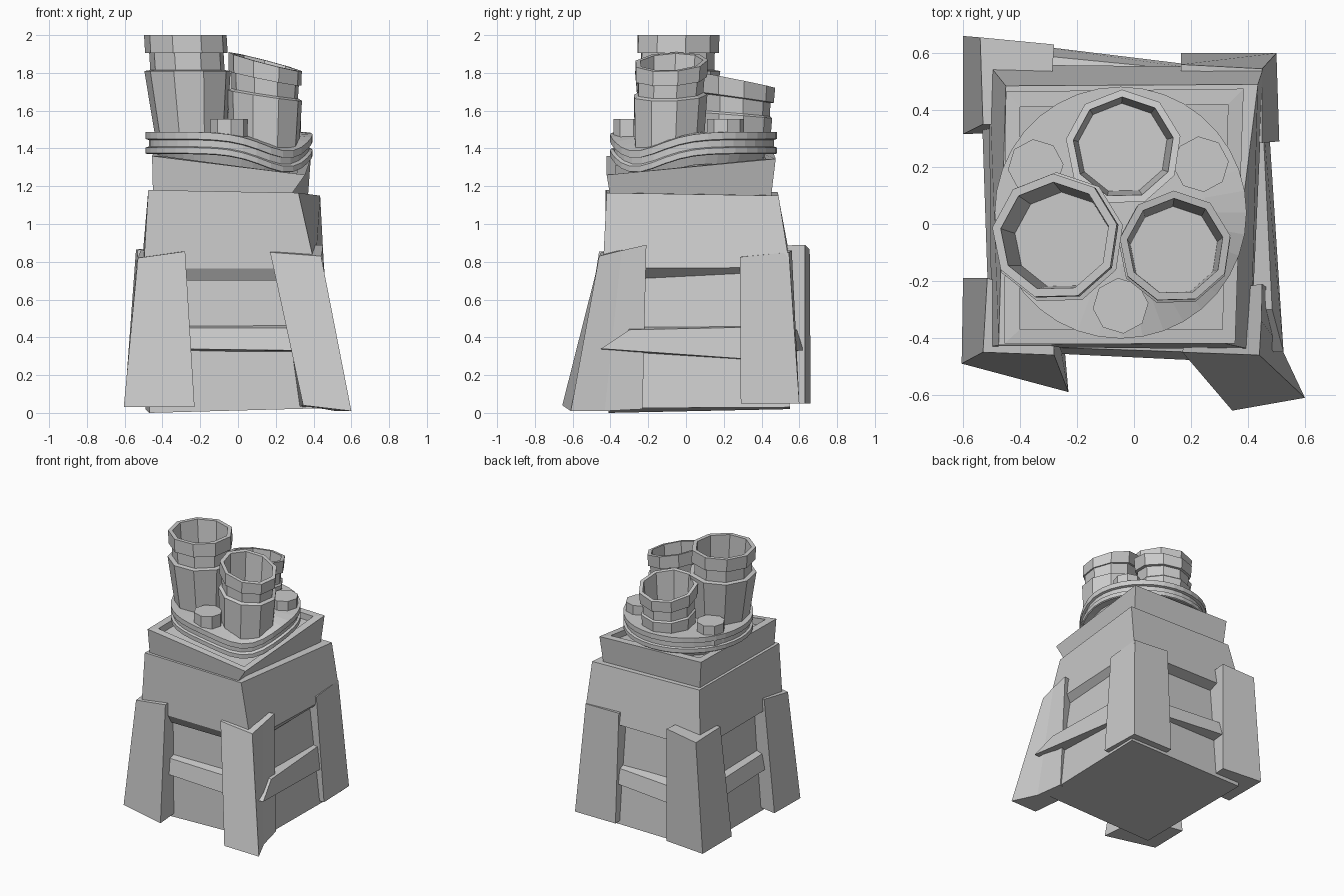
import bpy, bmesh, math

stone = bpy.data.materials.new("grey_stone")
stone.diffuse_color = (0.6, 0.6, 0.6, 1)


def loft(name, rings):
    """Skin a list of closed rings and cap both ends."""
    bm = bmesh.new()
    rows = [[bm.verts.new(p) for p in ring] for ring in rings]
    n = len(rows[0])
    for a, b in zip(rows, rows[1:]):
        for i in range(n):
            j = (i + 1) % n
            bm.faces.new((a[i], a[j], b[j], b[i]))
    bm.faces.new(rows[0][::-1])
    bm.faces.new(rows[-1])
    bmesh.ops.recalc_face_normals(bm, faces=bm.faces)
    mesh = bpy.data.meshes.new(name)
    bm.to_mesh(mesh)
    bm.free()
    mesh.materials.append(stone)
    ob = bpy.data.objects.new(name, mesh)
    bpy.context.collection.objects.link(ob)
    return ob


# Recessed core behind the panels
loft("core", [
    [(-.47, -.41, 0), (.46, -.41, .025), (.48, .55, .03), (-.49, .55, .02)],
    [(-.41, -.37, .80), (.37, -.37, .80), (.39, .465, .80), (-.43, .475, .80)]])

# Overhanging upper block with a twisted right side
loft("upper_block", [
    [(-.42, -.395, .70), (.37, -.395, .70), (.39, .465, .745), (-.43, .475, .745)],
    [(-.50, -.43, .765), (.41, -.44, .765), (.455, .55, .77), (-.51, .56, .77)],
    [(-.475, -.425, 1.18), (.32, -.42, 1.165), (.435, .49, 1.15), (-.45, .485, 1.17)]])

# Cap with a raised rim, sagging at the front right corner
loft("cap", [
    [(-.45, -.40, 1.15), (.27, -.40, 1.14), (.37, .45, 1.14), (-.43, .45, 1.15)],
    [(-.455, -.42, 1.36), (.355, -.42, 1.26), (.385, .475, 1.345), (-.45, .465, 1.37)],
    [(-.40, -.37, 1.36), (.31, -.37, 1.265), (.33, .42, 1.345), (-.40, .41, 1.37)],
    [(-.40, -.37, 1.31), (.31, -.37, 1.22), (.33, .42, 1.30), (-.40, .41, 1.32)]])

# Corner buttresses: outer corner, end along x, inner corner, end along y
buttresses = {
    "front_left_buttress": (
        [(-.605, -.49, .03), (-.23, -.59, .03), (-.26, -.25, .03), (-.60, -.19, .03)],
        [(-.53, -.45, .82), (-.28, -.46, .855), (-.29, -.25, .86), (-.515, -.19, .86)]),
    "front_right_buttress": (
        [(.60, -.61, .01), (.345, -.655, .04), (.32, -.30, .03), (.475, -.23, .02),
         (.515, -.43, .01)],
        [(.44, -.46, .83), (.17, -.45, .85), (.20, -.25, .88), (.45, -.21, .89),
         (.447, -.34, .86)]),
    "back_right_buttress": (
        [(.50, .60, .05), (.165, .60, .05), (.17, .30, .05), (.51, .29, .05)],
        [(.45, .545, .85), (.165, .56, .86), (.17, .30, .85), (.45, .285, .825)]),
    "back_left_buttress": (
        [(-.60, .66, .05), (-.28, .63, .05), (-.30, .33, .05), (-.60, .315, .05)],
        [(-.54, .655, .865), (-.28, .63, .89), (-.30, .35, .88), (-.53, .35, .865)])}
for name, rings in buttresses.items():
    loft(name, rings)

# Sloping cross beams between the buttresses
loft("front_beam", [
    [(-.38, -.45, .34), (.36, -.485, .33), (.36, -.3, .32), (-.38, -.3, .32)],
    [(-.38, -.43, .45), (.36, -.455, .45), (.36, -.3, .48), (-.38, -.3, .48)]])
loft("back_beam", [
    [(-.42, .635, .33), (.40, .535, .33), (.40, .4, .32), (-.42, .4, .32)],
    [(-.42, .60, .44), (.40, .52, .44), (.40, .4, .48), (-.42, .4, .48)]])
loft("right_beam", [
    [(.525, -.45, .34), (.47, .40, .28), (.3, .40, .28), (.3, -.44, .32)],
    [(.485, -.30, .44), (.45, .40, .455), (.3, .40, .48), (.3, -.30, .48)]])
loft("left_beam", [
    [(-.51, -.32, .33), (-.535, .42, .33), (-.3, .42, .32), (-.3, -.32, .32)],
    [(-.485, -.32, .44), (-.51, .42, .44), (-.3, .42, .48), (-.3, -.32, .48)]])


# Round grooved plate that droops at the front right
def plate_ring(r, z):
    ring = []
    for i in range(36):
        a = 2 * math.pi * i / 36
        off = (a + math.pi / 4 + math.pi) % (2 * math.pi) - math.pi
        drop = .10 * math.exp(-(off / .55) ** 2) * max(0, (r - .2) / .24)
        ring.append((-.047 + r * math.cos(a), .04 + r * math.sin(a), z - drop))
    return ring


loft("drooping_plate", [plate_ring(r, z) for r, z in (
    (.36, 1.32), (.38, 1.37), (.435, 1.37), (.442, 1.375), (.442, 1.405), (.425, 1.41),
    (.425, 1.445), (.442, 1.45), (.442, 1.487), (.3, 1.487), (.18, 1.487))])


# Open chimney pots: profile of (radius, height), leaning and with a slanted rim
def pot(name, base, top, profile, slant=(0, 0), sides=9, turn=0.2):
    z0, z1 = 1.45, max(z for r, z in profile)
    rings = []
    for r, z in profile:
        t = max(0, (z - z0) / (z1 - z0))
        cx, cy = (b + (e - b) * t for b, e in zip(base, top))
        ring = []
        for i in range(sides):
            a = turn + 2 * math.pi * i / sides
            dx, dy = r * math.cos(a), r * math.sin(a)
            ring.append((cx + dx, cy + dy, z + t * (slant[0] * dx + slant[1] * dy)))
        rings.append(ring)
    loft(name, rings)


pot("tall_left_pot", (-.245, -.06), (-.278, -.045), (
    (.185, 1.40), (.232, 1.81), (.20, 1.815), (.20, 1.905), (.222, 1.905),
    (.222, 2.0), (.192, 2.0), (.17, 1.53)))
pot("front_right_pot", (.14, -.095), (.145, -.08), (
    (.185, 1.37), (.20, 1.68), (.178, 1.69), (.182, 1.77), (.195, 1.77),
    (.197, 1.858), (.17, 1.858), (.155, 1.50)), (-.26, .05))
pot("short_back_pot", (-.04, .265), (-.037, .268), (
    (.18, 1.42), (.19, 1.575), (.178, 1.585), (.18, 1.665), (.198, 1.67),
    (.204, 1.762), (.178, 1.762), (.158, 1.51)), (.02, -.2))

# Small plugs between the pots
for name, x, y in (("front_plug", -.047, -.287), ("left_plug", -.345, .20),
                   ("right_plug", .235, .21)):
    pot(name, (x, y), (x, y), ((.098, 1.40), (.098, 1.555)), sides=8, turn=.1)
